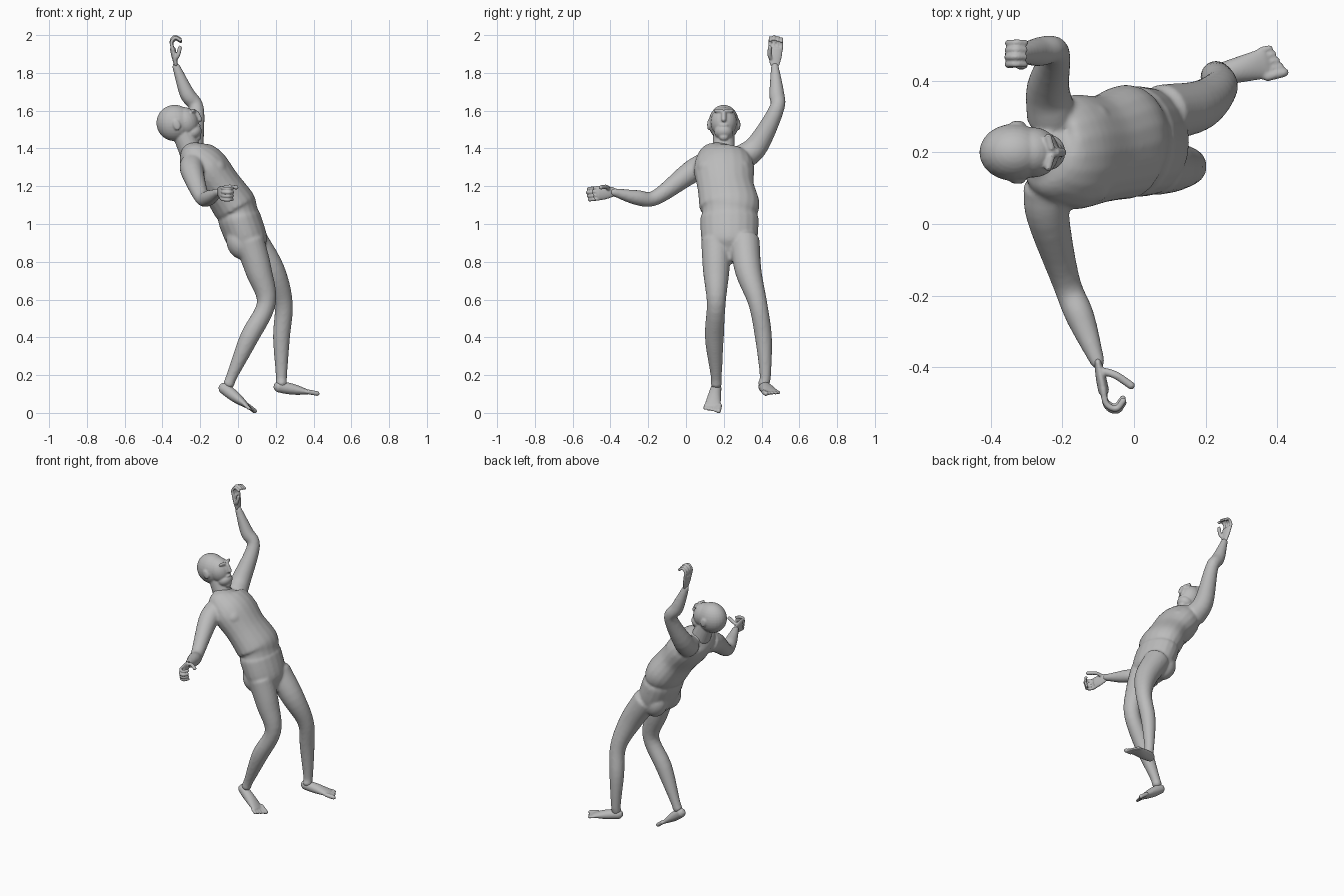
import bpy, bmesh, math
from mathutils import Vector, Matrix

cube = bpy.data.objects.get("Cube")
if cube:
    bpy.data.objects.remove(cube, do_unlink=True)

grey = bpy.data.materials.new("plain_grey")
grey.use_nodes = True
tone = (0.5, 0.5, 0.5, 1)
grey.diffuse_color = tone
grey.node_tree.nodes["Principled BSDF"].inputs["Base Color"].default_value = tone

SIDES, STEPS = 20, 5
X, Y, Z = Matrix.Identity(3)


def spline(stations):
    """Smooth resampling of (x, y, z, side radius, depth radius) rows."""
    rows = [Vector(station) for station in stations]
    rows = [rows[0] * 2 - rows[1]] + rows + [rows[-1] * 2 - rows[-2]]
    result = []
    for before, start, end, after in zip(rows, rows[1:], rows[2:], rows[3:]):
        leave, arrive = (end - before) / 2, (after - start) / 2
        for step in range(STEPS):
            t = step / STEPS
            ease = t * t * (3 - 2 * t)
            result.append(start.lerp(end, ease) + leave * t * (1 - t) ** 2
                          - arrive * t * t * (1 - t))
    return result + [rows[-2]]


def loft(bm, stations, side):
    """Closed tube of elliptical rings with rounded ends."""
    rows = spline(stations)
    centres = [Vector(row[:3]) for row in rows]
    last = len(rows) - 1
    rings = []

    def add_ring(centre, tangent, width, depth):
        across = (side - tangent * side.dot(tangent)).normalized()
        outward = tangent.cross(across)
        angles = [math.tau * i / SIDES for i in range(SIDES)]
        rings.append([bm.verts.new(centre + across * width * math.cos(angle)
                                   + outward * depth * math.sin(angle))
                      for angle in angles])

    for i, row in enumerate(rows):
        tangent = (centres[min(i + 1, last)] - centres[max(i - 1, 0)]).normalized()
        width, depth = row[3], row[4]
        bulge = tangent * min(width, depth) * 0.7
        if i == 0:
            add_ring(centres[i] - bulge, tangent, width / 2, depth / 2)
        add_ring(centres[i], tangent, width, depth)
        if i == last:
            add_ring(centres[i] + bulge, tangent, width / 2, depth / 2)
    for lower, upper in zip(rings, rings[1:]):
        for i in range(SIDES):
            j = (i + 1) % SIDES
            bm.faces.new((lower[i], lower[j], upper[j], upper[i]))
    bm.faces.new(rings[0][::-1])
    bm.faces.new(rings[-1])


def limb(bm, *stations, side=Y, flat=1):
    """Tube through (x, y, z, radius) stations, flattened front to back."""
    loft(bm, [(*station, station[-1] * flat) for station in stations], side)


def rod(bm, radius, points, side=Y):
    limb(bm, *[(*point, radius) for point in points], side=side)


def blob(bm, centre, radii, tilt=0):
    place = (Matrix.Translation(centre) @ Matrix.Rotation(math.radians(tilt), 4, 'Y')
             @ Matrix.Diagonal((*radii, 1)))
    bmesh.ops.create_uvsphere(bm, u_segments=24, v_segments=16, radius=1, matrix=place)


def finish(name, bm, voxel, smoothing):
    """Fuse the overlapping shells into one soft skin."""
    bmesh.ops.recalc_face_normals(bm, faces=bm.faces)
    mesh = bpy.data.meshes.new(name)
    bm.to_mesh(mesh)
    bm.free()
    mesh.materials.append(grey)
    part = bpy.data.objects.new(name, mesh)
    bpy.context.collection.objects.link(part)
    fuse = part.modifiers.new("fuse", 'REMESH')
    fuse.mode, fuse.voxel_size, fuse.use_smooth_shade = 'VOXEL', voxel, True
    soften = part.modifiers.new("soften", 'SMOOTH')
    soften.factor, soften.iterations = 0.5, smoothing


# Torso, leaning back, with a crease at the waist
body = bmesh.new()
limb(body, (.09, .23, .83, .07), (.06, .23, .89, .14), (.01, .23, 1.02, .155),
     (0, .23, 1.06, .145), (-.02, .23, 1.1, .16), (-.09, .21, 1.2, .15),
     (-.17, .2, 1.3, .16), (-.23, .19, 1.36, .13), (-.26, .2, 1.4, .07), flat=.73)
for y in (.13, .27):
    blob(body, (-.11, y, 1.3), (.05, .07, .06), -35)      # chest
for y in (.16, .3):
    blob(body, (.01, y, .9), (.07, .07, .09), -20)        # buttocks

# Legs, hip to ankle
limb(body, (.06, .16, .91, .08), (.11, .16, .75, .07), (.15, .16, .58, .05),
     (.06, .15, .4, .05), (-.03, .16, .2, .03), (-.05, .16, .15, .03))
limb(body, (.08, .31, .91, .08), (.18, .33, .75, .07), (.24, .38, .58, .05),
     (.23, .41, .4, .045), (.23, .42, .2, .03), (.23, .41, .15, .03))

# Arms, shoulder to wrist: one stretched out, one raised
limb(body, (-.24, .1, 1.31, .07), (-.24, .02, 1.27, .06), (-.19, -.16, 1.14, .04),
     (-.15, -.26, 1.14, .04), (-.1, -.39, 1.17, .02), side=X)
limb(body, (-.23, .3, 1.35, .07), (-.24, .38, 1.42, .06), (-.22, .48, 1.61, .04),
     (-.27, .48, 1.69, .04), (-.33, .47, 1.84, .02))
finish("body", body, .008, 5)

# Head, tipped back on the neck
head = bmesh.new()
limb(head, (-.25, .2, 1.38, .06), (-.3, .2, 1.5, .055))
blob(head, (-.335, .2, 1.535), (.097, .08, .096))
blob(head, (-.28, .2, 1.54), (.07, .07, .08), -20)
blob(head, (-.24, .2, 1.485), (.05, .05, .04), -25)       # jaw
blob(head, (-.215, .2, 1.46), (.02, .025, .02))           # chin
rod(head, .013, [(-.22, .2, 1.59), (-.2, .2, 1.55)])      # nose
for z in (1.522, 1.508):
    blob(head, (-.21, .2, z), (.013, .024, .007))         # lips
for s in (-1, 1):
    rod(head, .01, [(-.23, .2 + s * .01, 1.6), (-.24, .2 + s * .045, 1.6)], Z)  # brow
    blob(head, (-.325, .2 + s * .08, 1.525), (.02, .008, .03), -20)             # ear
finish("head", head, .005, 4)


# Hands: palm, four curled fingers and a thumb
def hand(name, wrist, along, thumb_side, thumb_reach):
    bm = bmesh.new()
    along = Vector(along).normalized()
    facing = (X - along * X.dot(along)).normalized()

    def at(reach, forward, sideways):
        return Vector(wrist) + along * reach + facing * forward + thumb_side * sideways

    limb(bm, (*at(-.01, 0, 0), .025), (*at(.04, 0, 0), .036), (*at(.08, 0, 0), .038),
         side=thumb_side, flat=.4)
    for i in range(4):
        spread = .03 - i * .02
        short = abs(i - 1) * .006
        rod(bm, .009, [at(.07, 0, spread), at(.12 - short, 0, spread),
                       at(.14 - short, .025, spread), at(.12 - short, .05, spread)],
            thumb_side)
    rod(bm, .011, [at(.02, 0, .015), at(.04, thumb_reach / 2, .03),
                   at(.08, thumb_reach, .03)], thumb_side)
    finish(name, bm, .004, 3)


hand("stretched_hand", (-.1, -.39, 1.17), (.2, -1, -.1), Z, .08)
hand("raised_hand", (-.33, .47, 1.85), (-.2, .05, 1), -Y, .04)


# Feet: a wedge from heel to ball, then five toes
def foot(name, heel, ball, inner):
    bm = bmesh.new()
    heel, ball = Vector(heel), Vector(ball)
    ahead = (ball - heel).normalized()
    across = Z.cross(ahead).normalized() * inner
    stations = []
    for i in range(5):
        t = i / 4
        arch = math.sin(math.pi * t) * .008
        stations.append((*heel.lerp(ball, t), .028 + t * .016, .03 - t * .018 + arch))
    loft(bm, stations, Y)
    for i in range(5):
        root = ball + across * (2 - i) * .019 - ahead * .01
        rod(bm, .009 if i else .013, [root, root + ahead * (.055 - i * .006)])
    finish(name, bm, .005, 4)


foot("lowered_foot", (-.08, .16, .135), (.05, .14, .035), 1)
foot("level_foot", (.21, .41, .14), (.37, .45, .11), -1)
